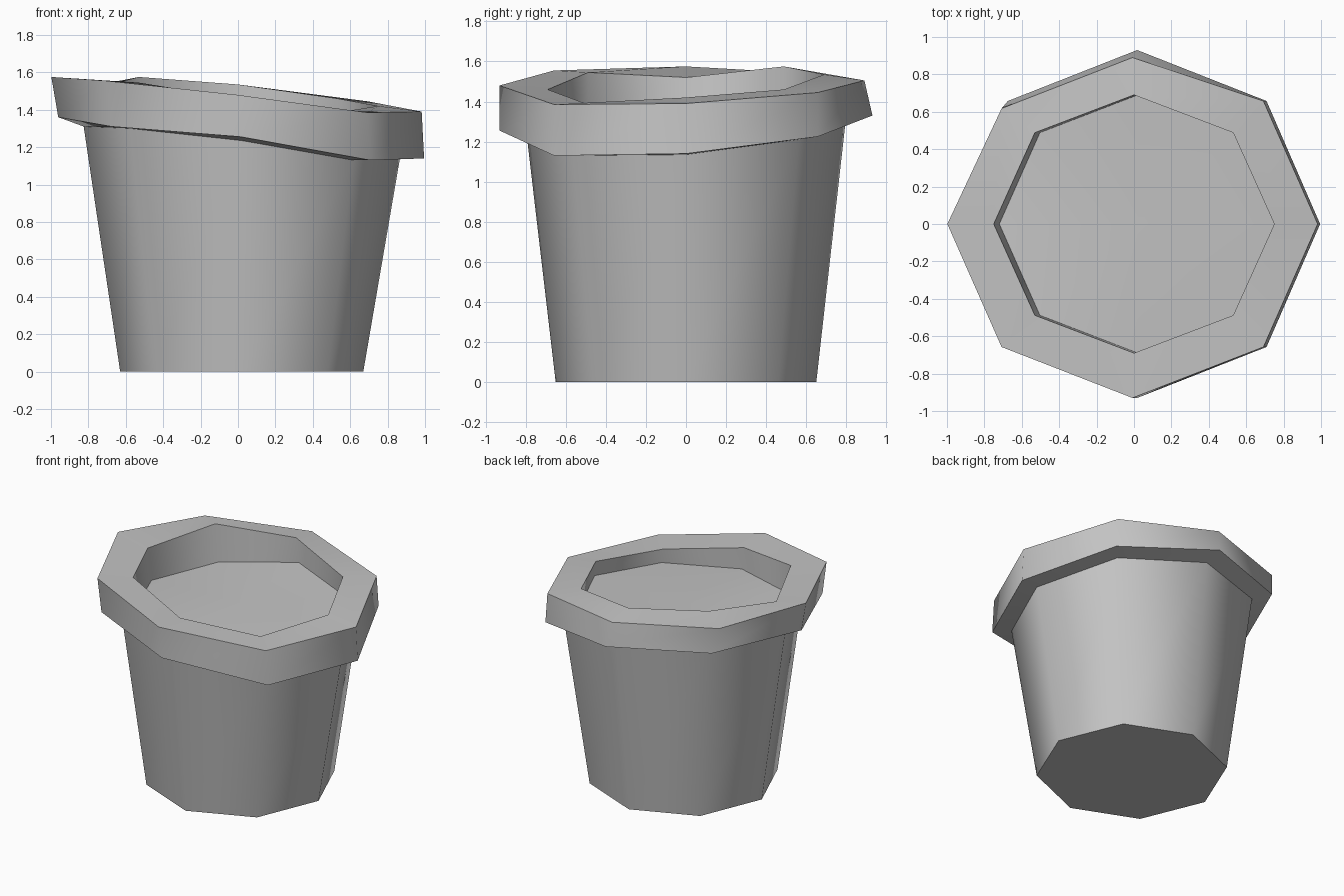
import bpy
import bmesh
from math import cos, sin, pi, radians

default_cube = bpy.data.objects.get("Cube")
if default_cube:
    bpy.data.objects.remove(default_cube, do_unlink=True)

SIDES = 8

clay = bpy.data.materials.new("matte_grey")
clay.use_nodes = True
grey = (0.55, 0.55, 0.55, 1)
clay.diffuse_color = grey
clay.node_tree.nodes["Principled BSDF"].inputs["Base Color"].default_value = grey


def ring(centre_x, radius_x, radius_y, heights):
    """Octagonal loop, counter-clockwise from +x, with uneven heights."""
    points = []
    for i, z in enumerate(heights):
        angle = 2 * pi * i / SIDES
        points.append([centre_x + radius_x * cos(angle), radius_y * sin(angle), z])
    return points


def add_ring(bm, points):
    return [bm.verts.new(p) for p in points]


def bridge(bm, lower, upper):
    """Quads between two loops, facing outward when the second is above."""
    for i in range(SIDES):
        j = (i + 1) % SIDES
        bm.faces.new((lower[i], lower[j], upper[j], upper[i]))


def finish(name, bm):
    mesh = bpy.data.meshes.new(name)
    bm.to_mesh(mesh)
    bm.free()
    mesh.materials.append(clay)
    obj = bpy.data.objects.new(name, mesh)
    bpy.context.collection.objects.link(obj)
    bpy.ops.object.select_all(action="DESELECT")
    obj.select_set(True)
    bpy.context.view_layer.objects.active = obj
    bpy.ops.object.shade_smooth_by_angle(angle=radians(58))
    return obj


# Loops of the crooked pot, from the ground up
base = ring(0.02, 0.65, 0.65, [0] * SIDES)
neck = ring(0.02, 0.845, 0.795, [1.135, 1.21, 1.29, 1.33, 1.31, 1.3, 1.235, 1.13])
rim_low = ring(0.017, 0.978, 0.93, [1.14, 1.225, 1.33, 1.36, 1.36, 1.31, 1.255, 1.13])
rim_high = ring(-0.008, 0.99, 0.93, [1.39, 1.445, 1.505, 1.54, 1.575, 1.555, 1.48, 1.385])
mouth = ring(0, 0.75, 0.69, [1.42, 1.46, 1.535, 1.575, 1.52, 1.545, 1.46, 1.385])
soil_edge = ring(0.02, 0.74, 0.69, [1.31, 1.32, 1.355, 1.295, 1.285, 1.33, 1.295, 1.28])

# The rim leans inward at the back
for i in (2, 3):
    rim_high[i][1] -= 0.04

# Tapered body with a closed base
bm = bmesh.new()
bottom, top = add_ring(bm, base), add_ring(bm, neck)
bridge(bm, bottom, top)
bm.faces.new(bottom[::-1])
finish("pot_body", bm)

# Rim: underside, outer band, top lip and inner wall
bm = bmesh.new()
loops = [add_ring(bm, p) for p in (neck, rim_low, rim_high, mouth, soil_edge)]
for lower, upper in zip(loops, loops[1:]):
    bridge(bm, lower, upper)
finish("pot_rim", bm)

# Uneven soil surface
bm = bmesh.new()
edge = add_ring(bm, soil_edge)
middle = bm.verts.new((0.02, 0, 1.315))
for i in range(SIDES):
    bm.faces.new((edge[i], edge[(i + 1) % SIDES], middle))
finish("soil", bm)
